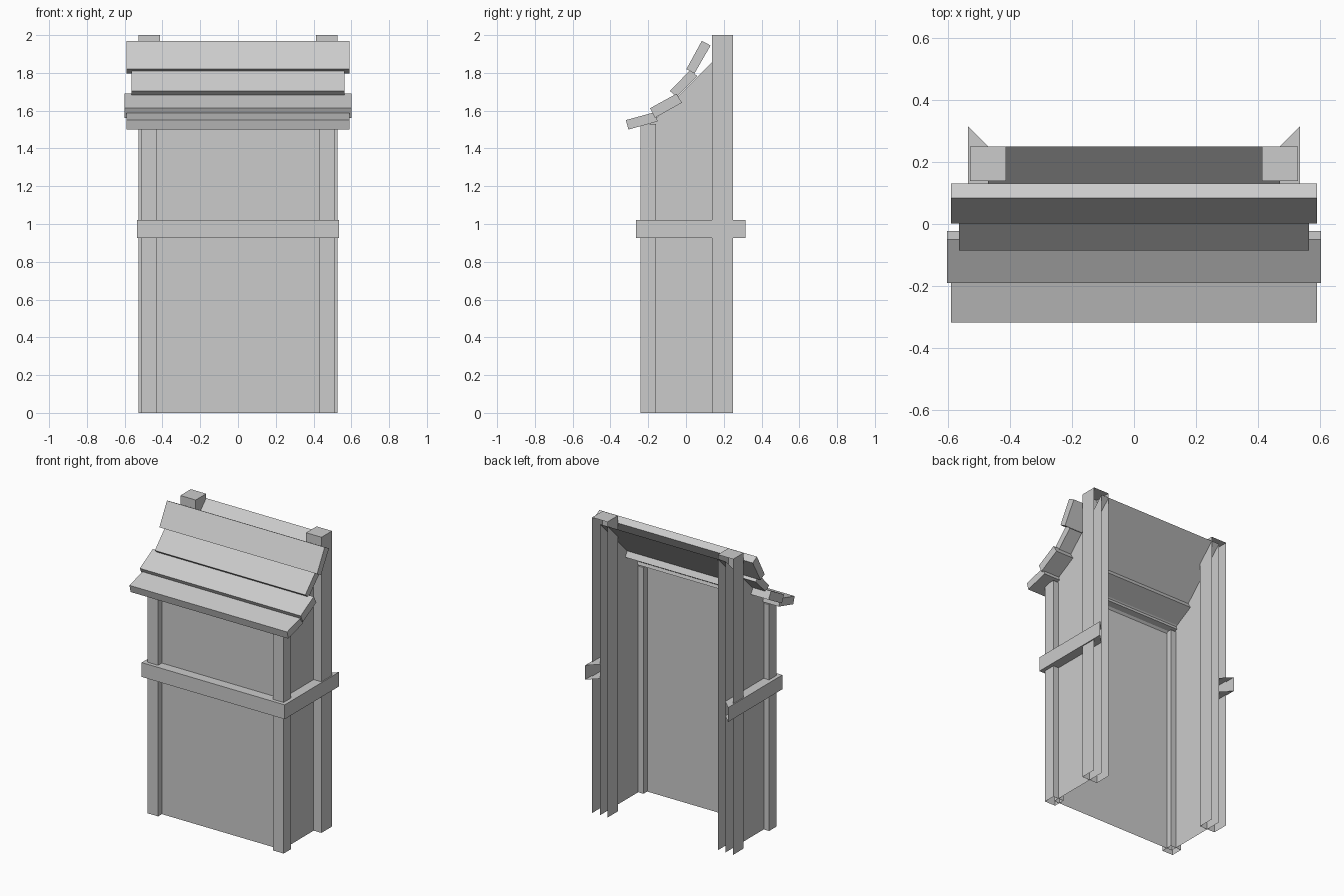
import bpy

if "Cube" in bpy.data.objects:
    bpy.data.objects.remove(bpy.data.objects["Cube"])

def mesh_obj(name, verts, faces):
    me = bpy.data.meshes.new(name)
    me.from_pydata(verts, [], faces)
    me.update()
    ob = bpy.data.objects.new(name, me)
    bpy.context.collection.objects.link(ob)
    return ob

def box(name, x0, x1, y0, y1, z0, z1, skip=()):
    """Box with optional open sides."""
    v = [(x, y, z) for z in (z0, z1) for y in (y0, y1) for x in (x0, x1)]
    sides = {"bottom": (0, 2, 3, 1), "top": (4, 5, 7, 6), "front": (0, 1, 5, 4),
             "back": (2, 6, 7, 3), "left": (0, 4, 6, 2), "right": (1, 3, 7, 5)}
    return mesh_obj(name, v, [f for k, f in sides.items() if k not in skip])

def plank(name, half, profile):
    """Side profile (y, z) stretched across x."""
    n = len(profile)
    v = [(s * half, y, z) for s in (-1, 1) for y, z in profile]
    f = [(i, (i + 1) % n, n + (i + 1) % n, n + i) for i in range(n)]
    f += [tuple(reversed(range(n))), tuple(range(n, 2 * n))]
    return mesh_obj(name, v, f)

# Thin shell: front wall, two side walls and sloped roof sheet, open back and bottom
W, YF, YB, ZF, ZB = 0.47, -0.20, 0.25, 1.52, 1.97
shell = [(s * W, y, z) for s in (-1, 1)
         for y, z in ((YF, 0), (YB, 0), (YB, ZB), (YF, ZF))]
mesh_obj("wall_shell", shell, [(0, 3, 2, 1), (4, 5, 6, 7), (0, 4, 7, 3), (3, 7, 6, 2)])

# Corner posts: short at the front, tall and open-backed at the rear
for side, s in (("left", -1), ("right", 1)):
    xa, xb = sorted((s * 0.43, s * 0.51))
    box("front_post_" + side, xa, xb, -0.24, -0.16, 0, 1.53, ("bottom",))
    xa, xb = sorted((s * 0.413, s * 0.528))
    box("rear_post_" + side, xa, xb, 0.138, 0.25, 0, 2.0, ("bottom", "back"))

# Belt rail wrapping the front and sides, with mitred open ends
outer = [(-0.535, 0.315), (-0.535, -0.265), (0.535, -0.265), (0.535, 0.315)]
inner = [(-W, YB), (-W, YF), (W, YF), (W, YB)]
verts = [(x, y, z) for z in (0.925, 1.022) for ring in (outer, inner) for x, y in ring]
faces = []
for i in range(3):
    faces += [(i, i + 1, i + 9, i + 8),            # outer face
              (i + 8, i + 9, i + 13, i + 12),      # top
              (i + 1, i, i + 4, i + 5)]            # underside
mesh_obj("belt_rail", verts, faces)

# Overlapping roof planks, getting steeper towards the top
planks = [
    (0.59, [(-0.318, 1.55), (-0.305, 1.50), (-0.15, 1.543), (-0.165, 1.592)]),
    (0.602, [(-0.19, 1.613), (-0.165, 1.562), (-0.022, 1.642), (-0.05, 1.69)]),
    (0.563, [(-0.085, 1.704), (-0.05, 1.674), (0.06, 1.783), (0.022, 1.815)]),
    (0.59, [(0.002, 1.82), (0.045, 1.797), (0.13, 1.945), (0.084, 1.97)]),
]
for i, (half, prof) in enumerate(planks):
    plank(f"roof_plank_{i + 1}", half, prof)
